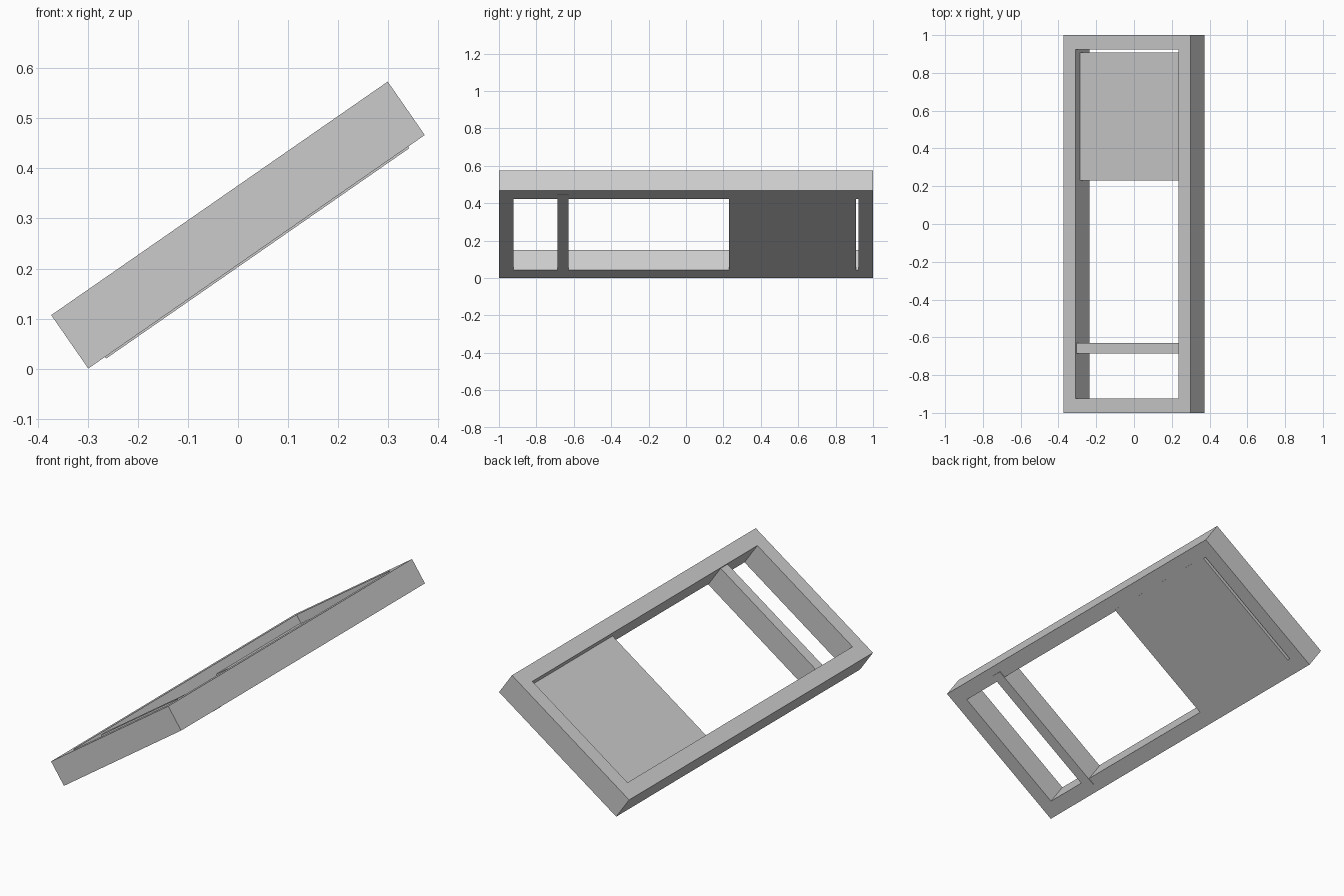
import bpy, bmesh, math
from mathutils import Matrix

if "Cube" in bpy.data.objects:
    bpy.data.objects.remove(bpy.data.objects["Cube"])

ANGLE = math.atan2(0.467, 0.673)
HALF_L, HALF_W, HALF_T, BORDER = 0.4095, 1.0, 0.065, 0.077
RISE = HALF_L * math.sin(ANGLE) + HALF_T * math.cos(ANGLE)
# Everything is laid out flat, then tilted about the y axis
TILT = Matrix.Translation((0, 0, RISE)) @ Matrix.Rotation(-ANGLE, 4, 'Y')


def finish(name, bm):
    bmesh.ops.recalc_face_normals(bm, faces=bm.faces)
    mesh = bpy.data.meshes.new(name)
    bm.to_mesh(mesh)
    bm.free()
    obj = bpy.data.objects.new(name, mesh)
    obj.matrix_world = TILT
    bpy.context.collection.objects.link(obj)
    return obj


def slab(name, half_u, y0, y1, n0, n1):
    bm = bmesh.new()
    m = (Matrix.Translation((0, (y0 + y1) / 2, (n0 + n1) / 2))
         @ Matrix.Diagonal((2 * half_u, y1 - y0, n1 - n0, 1)))
    bmesh.ops.create_cube(bm, size=1, matrix=m)
    return finish(name, bm)


# Rectangular frame: four-sided loops joined around the opening
bm = bmesh.new()
loops = []
for inset, n in ((0, -HALF_T), (0, HALF_T), (BORDER, HALF_T), (BORDER, -HALF_T)):
    a, b = HALF_L - inset, HALF_W - inset
    loops.append([bm.verts.new((sx * a, sy * b, n))
                  for sx, sy in ((-1, -1), (1, -1), (1, 1), (-1, 1))])
for i in range(4):
    p, q = loops[i], loops[(i + 1) % 4]
    for j in range(4):
        k = (j + 1) % 4
        bm.faces.new((p[j], p[k], q[k], q[j]))
finish("outer_frame", bm)

# Solid panel filling one end of the opening
slab("end_panel", 0.340, 0.229, 0.908, -0.0655, 0.021)

# Crossbar near the other end, let into the frame
slab("crossbar", 0.369, -0.686, -0.629, -0.069, 0.056)
